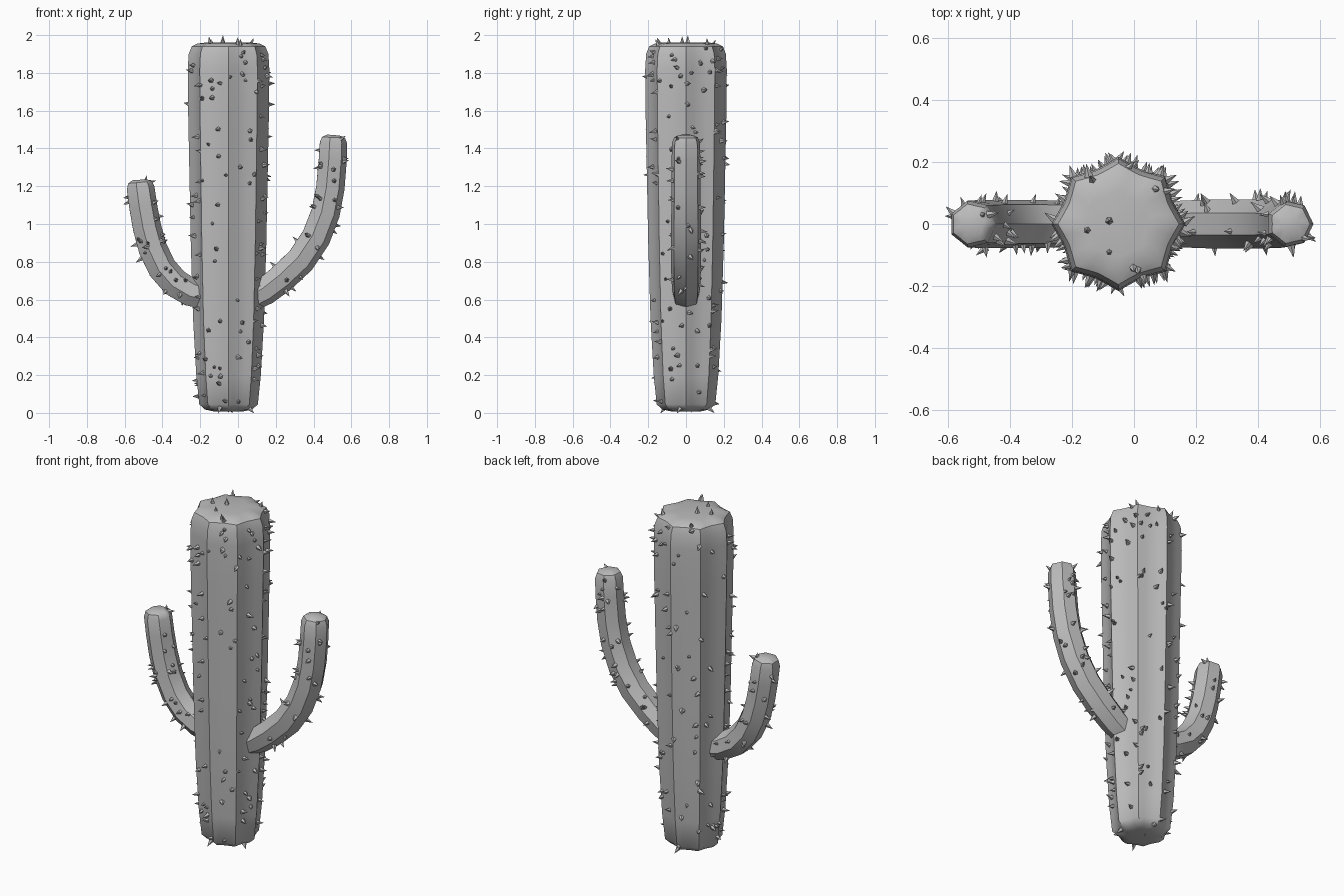
import bpy, bmesh, math, random
from mathutils import Vector, Matrix

if "Cube" in bpy.data.objects:
    bpy.data.objects.remove(bpy.data.objects["Cube"])

random.seed(4)
grey = bpy.data.materials.new("plain grey")
grey.diffuse_color = (0.5, 0.5, 0.5, 1)
grey.use_nodes = True
grey.node_tree.nodes["Principled BSDF"].inputs["Base Color"].default_value = grey.diffuse_color


def finish(bm, name, smooth=True):
    bmesh.ops.recalc_face_normals(bm, faces=bm.faces)
    me = bpy.data.meshes.new(name)
    bm.to_mesh(me)
    bm.free()
    me.materials.append(grey)
    if smooth:
        me.polygons.foreach_set("use_smooth", [True] * len(me.polygons))
        me.set_sharp_from_angle(angle=math.radians(40))
    ob = bpy.data.objects.new(name, me)
    bpy.context.collection.objects.link(ob)
    return ob


def ribbed_tube(name, rings, ribs, depth, per_rib=4):
    """Sweep a ribbed section along (x, z, radius) rings lying in the xz plane."""
    bm = bmesh.new()
    n = ribs * per_rib
    loops = []
    for i, (x, z, r) in enumerate(rings):
        a, b = rings[max(i - 1, 0)], rings[min(i + 1, len(rings) - 1)]
        t = Vector((b[0] - a[0], 0, b[1] - a[1])).normalized()
        side = Vector((t.z, 0, -t.x))
        loop = []
        for k in range(n):
            ang = 2 * math.pi * k / n
            rr = r * (1 - depth * abs(math.sin(ribs * ang / 2)))
            loop.append(bm.verts.new(Vector((x, 0, z)) + side * rr * math.cos(ang)
                                     + Vector((0, rr * math.sin(ang), 0))))
        loops.append(loop)
    for l0, l1 in zip(loops, loops[1:]):
        for k in range(n):
            j = (k + 1) % n
            bm.faces.new((l0[k], l0[j], l1[j], l1[k]))
    bm.faces.new(loops[0][::-1])
    bm.faces.new(loops[-1])
    return finish(bm, name)


def spines(name, body, count, keep, extra=()):
    """Scatter small four-sided cones over a body, pointing along its normals."""
    me = body.data
    polys = [p for p in me.polygons if abs(p.normal.z) < 0.93 and keep(p.center)]
    spots = []
    for p in random.choices(polys, [p.area for p in polys], k=count):
        v = [me.vertices[i].co for i in p.vertices]
        u, w = random.random(), random.random()
        pos = v[0].lerp(v[1], u).lerp(v[3].lerp(v[2], u), w)
        tilt = Vector([random.uniform(-0.25, 0.25) for _ in range(3)])
        spots.append((pos, p.normal + tilt, random.uniform(0.028, 0.045)))
    spots += extra
    bm = bmesh.new()
    for pos, d, length in spots:
        d = d.normalized()
        m = (Matrix.Translation(pos + d * (length / 2 - 0.003))
             @ d.to_track_quat('Z', 'Y').to_matrix().to_4x4())
        bmesh.ops.create_cone(bm, cap_ends=True, segments=5, radius1=length * 0.34,
                              radius2=0, depth=length, matrix=m)
    return finish(bm, name, False)


# Trunk
CX = -0.05
profile = [(0.008, 0.08), (0.018, 0.125), (0.045, 0.155), (0.2, 0.171), (0.5, 0.188),
           (0.9, 0.2), (1.3, 0.208), (1.6, 0.214), (1.82, 0.216), (1.9, 0.211),
           (1.94, 0.195), (1.955, 0.165), (1.962, 0.11)]
trunk = ribbed_tube("trunk", [(CX, z, r) for z, r in profile], 8, 0.12)
up = Vector((0, 0, 1))
tips = [(Vector((-0.08, 0.01, 1.96)), up, 0.043),
        (Vector((-0.15, -0.02, 1.957)), up + Vector((-0.1, 0, 0)), 0.04),
        (Vector((-0.08, -0.09, 1.957)), up + Vector((0, -0.1, 0)), 0.035),
        (Vector((-0.05, 0.03, 0.018)), -up, 0.021)]
spines("trunk_spines", trunk, 190, lambda c: True, tips)

# Arms, each with a rounded tip
right_arm = ribbed_tube("right_arm", [
    (0.08, 0.61, 0.07), (0.14, 0.645, 0.076), (0.23, 0.715, 0.08), (0.33, 0.81, 0.081),
    (0.41, 0.93, 0.081), (0.46, 1.06, 0.08), (0.485, 1.19, 0.079), (0.498, 1.34, 0.078),
    (0.502, 1.43, 0.076), (0.503, 1.458, 0.064), (0.504, 1.471, 0.035)], 7, 0.1)
left_arm = ribbed_tube("left_arm", [
    (-0.16, 0.61, 0.072), (-0.25, 0.635, 0.078), (-0.335, 0.685, 0.08),
    (-0.405, 0.765, 0.08), (-0.455, 0.87, 0.08), (-0.485, 0.98, 0.079),
    (-0.505, 1.09, 0.078), (-0.519, 1.19, 0.077), (-0.522, 1.22, 0.066),
    (-0.523, 1.234, 0.04)], 7, 0.1)
spines("right_arm_spines", right_arm, 46, lambda c: c.x > 0.17)
spines("left_arm_spines", left_arm, 36, lambda c: c.x < -0.26)
